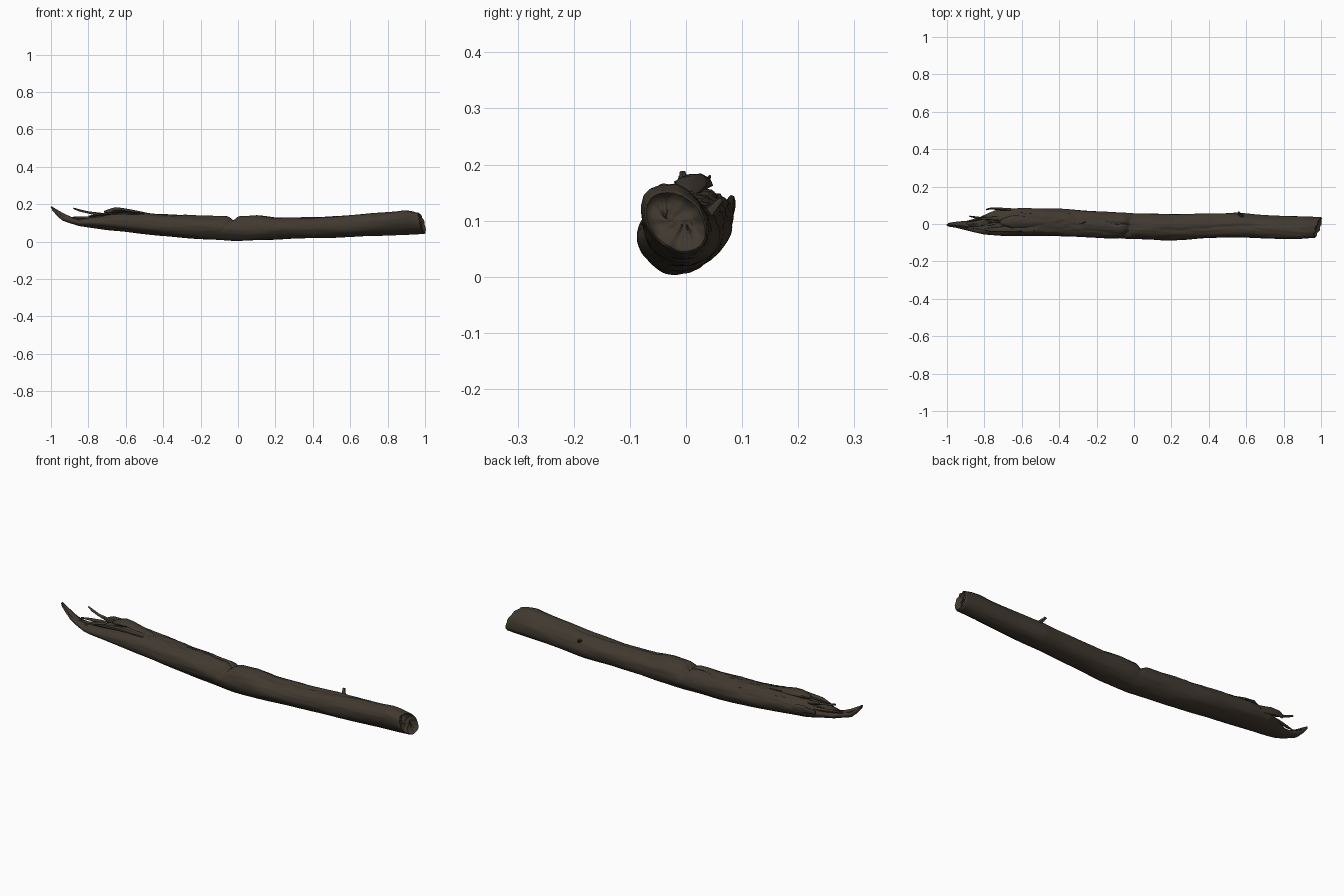
import bpy, bmesh, math, random
from mathutils import Vector, noise

if "Cube" in bpy.data.objects:
    bpy.data.objects.remove(bpy.data.objects["Cube"])

random.seed(4)

def mat(name, col):
    m = bpy.data.materials.new(name)
    m.diffuse_color = (*col, 1)
    m.use_nodes = True
    m.node_tree.nodes["Principled BSDF"].inputs["Base Color"].default_value = m.diffuse_color
    return m

BARK = mat("dark bark", (0.052, 0.041, 0.029))

def lerp_keys(keys, x):
    for (x0, v0), (x1, v1) in zip(keys, keys[1:]):
        if x <= x1:
            t = max(0, (x - x0) / (x1 - x0))
            return v0 + (v1 - v0) * t
    return keys[-1][1]

def bump(x, c, w):
    return math.exp(-((x - c) / w) ** 2)

def loft(name, rings, angle=50):
    """Skin closed rings of points and cap both ends."""
    bm = bmesh.new()
    vs = [[bm.verts.new(p) for p in r] for r in rings]
    n = len(vs[0])
    for a, b in zip(vs, vs[1:]):
        for i in range(n):
            bm.faces.new((a[i], a[(i + 1) % n], b[(i + 1) % n], b[i]))
    bm.faces.new(vs[0])
    bm.faces.new(vs[-1])
    bmesh.ops.recalc_face_normals(bm, faces=bm.faces)
    me = bpy.data.meshes.new(name)
    bm.to_mesh(me)
    bm.free()
    ob = bpy.data.objects.new(name, me)
    bpy.context.collection.objects.link(ob)
    me.materials.append(BARK)
    bpy.ops.object.select_all(action='DESELECT')
    bpy.context.view_layer.objects.active = ob
    ob.select_set(True)
    bpy.ops.object.shade_smooth_by_angle(angle=math.radians(angle))
    return ob

def splinter(name, pts, sizes, rough=0.15, n=9):
    """Irregular tapered shard along pts; sizes are (half width, half height)."""
    rings = []
    P = [Vector(p) for p in pts]
    for i, c in enumerate(P):
        d = (P[min(i + 1, len(P) - 1)] - P[max(i - 1, 0)]).normalized()
        side = d.cross(Vector((0, 0, 1))).normalized()
        up = side.cross(d)
        w, h = sizes[i]
        rings.append([c + (side * w * math.cos(a) + up * h * math.sin(a))
                      * random.uniform(1 - rough, 1 + rough)
                      for a in (k * math.tau / n for k in range(n))])
    return loft(name, rings, 40)

# Log outline: top and bottom heights, back and front edges
TOP = [(-1, .188), (-.97, .165), (-.94, .145), (-.9, .135), (-.85, .125), (-.8, .137),
       (-.74, .148), (-.7, .158), (-.6, .162), (-.5, .155), (-.4, .147), (-.3, .145),
       (-.2, .141), (-.08, .136), (.03, .138), (.1, .141), (.2, .127), (.4, .131),
       (.6, .141), (.8, .156), (.9, .166), (.95, .164), (1, .155)]
BOT = [(-1, .175), (-.97, .14), (-.94, .112), (-.9, .098), (-.85, .083), (-.7, .062), (-.6, .052),
       (-.4, .029), (-.2, .014), (0, .004), (.2, .011), (.4, .019), (.6, .024),
       (.8, .034), (1, .042)]
BACK = [(-1, .004), (-.95, .012), (-.88, .018), (-.83, .035), (-.78, .058), (-.72, .082),
        (-.6, .087), (-.4, .081), (-.2, .069), (0, .055), (.2, .054), (.4, .056),
        (.55, .061), (.7, .046), (.8, .042), (1, .036)]
FRONT = [(-1, -.013), (-.95, -.02), (-.88, -.038), (-.8, -.056), (-.7, -.063), (-.4, -.067),
         (-.2, -.072), (0, -.08), (.15, -.087), (.3, -.082), (.5, -.071), (.7, -.077),
         (.9, -.077), (1, -.072)]
LEAN = [(-1, 0), (-.7, .005), (-.3, 0), (.4, 0), (.8, -.015), (1, -.018)]

SEG, STA = 72, 260

def ring(x, shrink=1.0, push=0.0):
    top, bot = lerp_keys(TOP, x), lerp_keys(BOT, x)
    yb, yf = lerp_keys(BACK, x), lerp_keys(FRONT, x)
    cy, cz, ry, rz = (yb + yf) / 2, (top + bot) / 2, (yb - yf) / 2, (top - bot) / 2
    pts = []
    for k in range(SEG):
        a = k * math.tau / SEG
        c, s = math.cos(a), math.sin(a)
        up = max(0, s)
        # long fibres, broad lumps and a torn, rougher upper side
        q = Vector((x * 5, c * 1.6, s * 1.6))
        r = 1 + .06 * noise.noise(q)
        r += .045 * noise.noise(Vector((x * 9, c * 5, s * 5 + 7))) * (.4 + .6 * up)
        torn = max(0, min(1, (.15 - x) / .5)) * up
        r -= .13 * torn * abs(noise.noise(Vector((x * 11, c * 6 + 3, s * 6))))
        # broken notch across the top, running down the front
        xc = -.025 - .05 * (1 - s) * (1 if c < 0 else -.6)
        r -= .28 * bump(x, xc, .022) * max(0, s) ** 1.5
        r -= .10 * bump(x, xc + .004, .010) * max(0, min(1, s + .5))
        # long split along the top
        ac = 1.35 + .45 * math.sin(x * 4 + .5) + .2 * noise.noise(Vector((x * 14, 0, 0)))
        r -= .15 * bump(a, ac, .09) * max(0, noise.noise(Vector((x * 6, 9, 2))) + .35) * (x < .75)
        # hollow torn left end
        e = max(0, min(1, (-.66 - x) / .1)) * max(0, min(1, (x + 1) / .12))
        r -= e * up ** 2 * (.3 + .4 * noise.noise(Vector((x * 16, c * 4, 5))))
        r *= shrink
        y = cy + ry * r * c + lerp_keys(LEAN, x) * s
        z = max(.002, cz + rz * r * s)
        # slanted, uneven right-hand break
        f = max(0, (x - .85) / .15)
        slant = .24 * (y + .02) - .22 * (z - .1) - .012 + .014 * noise.noise(Vector((c * 2, s * 2, 4)))
        px = x + f * max(-.06, min(.0, slant - .006)) - push
        px += push * .8 * noise.noise(Vector((y * 40, z * 40, 1)))
        pts.append((px, y, z))
    return pts

rings = [ring(-.995 + 1.993 * i / STA) for i in range(STA + 1)]
for s, p in ((.93, -.003), (.85, .004), (.7, .012), (.5, .014), (.3, .012), (.12, .012)):
    rings.append(ring(1, s, p))
loft("log", rings, 55)

# Raised torn crust near the left end
splinter("torn_crust", [(-.715, .01, .158), (-.69, .012, .164), (-.655, .012, .169), (-.62, .015, .168),
                        (-.57, .012, .160), (-.48, .01, .148)],
         [(.012, .006), (.026, .011), (.03, .016), (.03, .014), (.026, .01), (.012, .006)], .22)
splinter("side_crust", [(-.80, -.03, .135), (-.75, -.03, .143), (-.66, -.028, .15), (-.52, -.028, .146)],
         [(.004, .003), (.012, .008), (.016, .009), (.008, .004)], .25)
# Loose splinters on the broken end
splinter("upright_splinter", [(-.88, .042, .178), (-.85, .036, .167), (-.81, .03, .158), (-.74, .03, .145), (-.68, .03, .135)],
         [(.003, .004), (.006, .006), (.006, .006), (.011, .010), (.014, .012)])
splinter("back_flap", [(-.79, .077, .125), (-.765, .083, .130), (-.72, .081, .128), (-.66, .076, .118)],
         [(.004, .010), (.005, .014), (.007, .018), (.008, .018)])
splinter("low_shard", [(-.90, .012, .128), (-.86, .02, .128), (-.80, .035, .125), (-.72, .045, .12)],
         [(.003, .003), (.006, .006), (.009, .009), (.012, .012)])
splinter("tip_hook", [(-.999, -.006, .186), (-.975, -.004, .163), (-.94, -.005, .138), (-.89, -.012, .118)],
         [(.006, .004), (.009, .01), (.014, .014), (.014, .012)])
# Twig stub on the back
splinter("twig_stub", [(.56, .062, .137), (.565, .052, .127), (.58, .036, .11)],
         [(.006, .006), (.007, .007), (.011, .011)])
